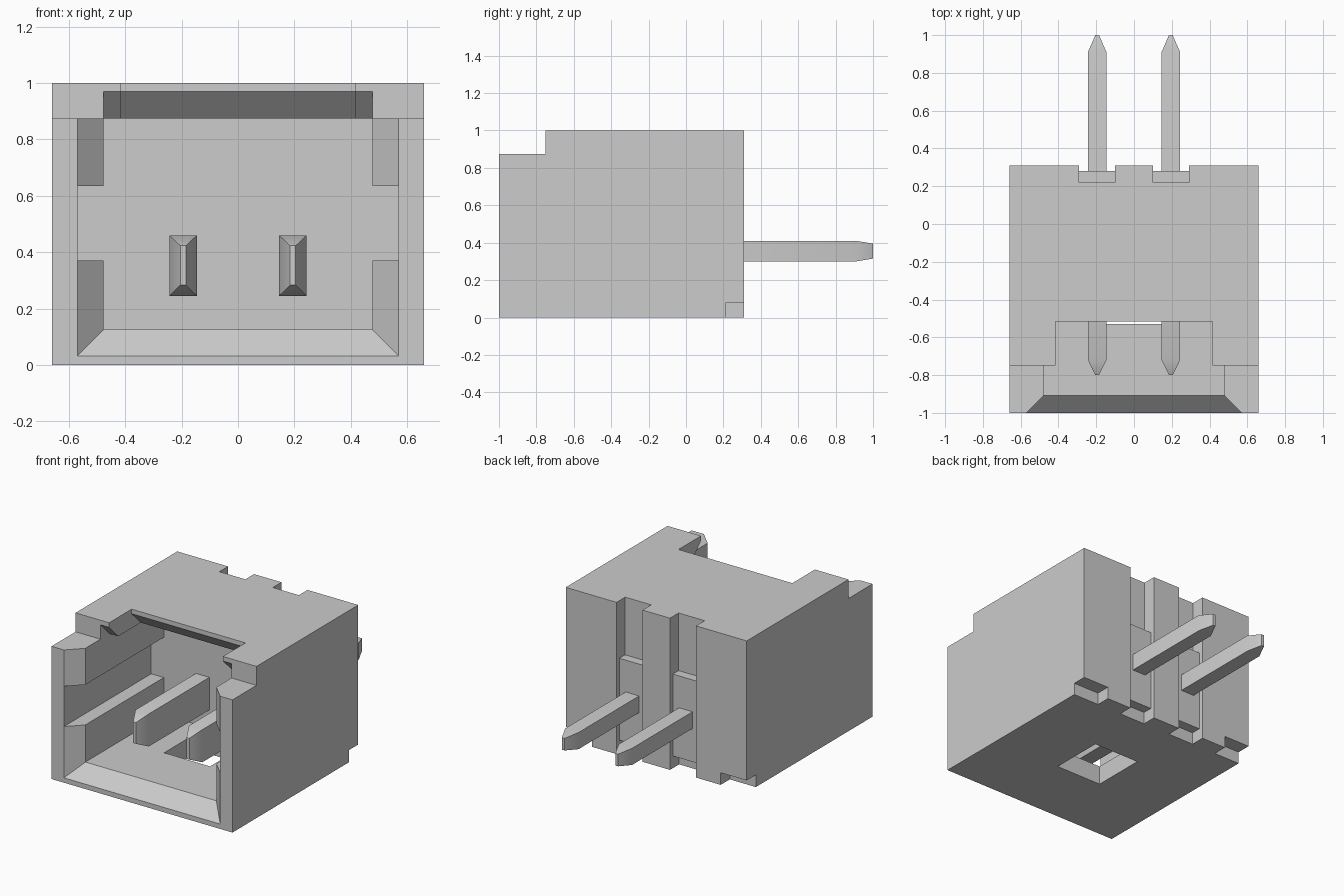
import bpy, bmesh, math

cube = bpy.data.objects.get("Cube")
if cube:
    bpy.data.objects.remove(cube, do_unlink=True)

# One flat grey for everything
grey = bpy.data.materials.new("light_grey")
grey.use_nodes = True
COLOUR = (0.604, 0.604, 0.604, 1.0)
grey.diffuse_color = COLOUR
grey.node_tree.nodes["Principled BSDF"].inputs["Base Color"].default_value = COLOUR


def loft(name, rings):
    """Closed solid through a list of rings with equal point counts."""
    bm = bmesh.new()
    loops = [[bm.verts.new(p) for p in ring] for ring in rings]
    n = len(loops[0])
    for a, b in zip(loops, loops[1:]):
        for i in range(n):
            j = (i + 1) % n
            bm.faces.new((a[i], a[j], b[j], b[i]))
    bm.faces.new(loops[0])
    bm.faces.new(loops[-1])
    bmesh.ops.recalc_face_normals(bm, faces=bm.faces)
    mesh = bpy.data.meshes.new(name)
    bm.to_mesh(mesh)
    bm.free()
    mesh.materials.append(grey)
    obj = bpy.data.objects.new(name, mesh)
    bpy.context.collection.objects.link(obj)
    return obj


def extrude_x(name, profile, x0, x1):
    """Extrude a (y, z) profile along x."""
    return loft(name, [[(x, y, z) for y, z in profile] for x in (x0, x1)])


def box(name, x0, x1, y0, y1, z0, z1):
    return extrude_x(name, [(y0, z0), (y1, z0), (y1, z1), (y0, z1)], x0, x1)


def rect_ring(y, x0, x1, z0, z1):
    return [(x0, y, z0), (x1, y, z0), (x1, y, z1), (x0, y, z1)]


def select_only(obj):
    bpy.ops.object.select_all(action='DESELECT')
    obj.select_set(True)
    bpy.context.view_layer.objects.active = obj


def carve(target, cutter):
    """Subtract the cutter, then discard it."""
    cutter.hide_render = True
    mod = target.modifiers.new("carve", 'BOOLEAN')
    mod.operation = 'DIFFERENCE'
    mod.solver = 'EXACT'
    mod.object = cutter
    select_only(target)
    bpy.ops.object.modifier_apply(modifier=mod.name)
    bpy.data.objects.remove(cutter, do_unlink=True)


# Housing block with the lowered front lip
housing = extrude_x("housing", [(-1, 0), (0.31, 0), (0.31, 1), (-0.75, 1),
                                (-0.75, 0.875), (-1, 0.875)], -0.66, 0.66)

# Main cavity with bevelled ceiling edge
carve(housing, extrude_x("cavity_cutter", [
    (-1.1, 0.125), (-0.09, 0.125), (-0.09, 0.875), (-0.655, 0.875),
    (-0.80, 1.02), (-1.1, 1.02)], -0.478, 0.478))

# Flared mouth
carve(housing, loft("mouth_cutter", [
    rect_ring(-1.02, -0.59, 0.59, 0.012, 0.95),
    rect_ring(-0.905, -0.475, 0.475, 0.127, 0.95)]))

# Key slots along both side walls
carve(housing, box("slot_cutter", -0.57, 0.57, -1.1, -0.09, 0.37, 0.635))

# Notch in the roof, with its own bevel underneath
carve(housing, extrude_x("notch_cutter", [
    (-0.9, 0.8), (-0.42, 0.8), (-0.42, 0.875), (-0.515, 0.97),
    (-0.515, 1.1), (-0.9, 1.1)], -0.415, 0.415))

# Window through the floor
carve(housing, box("window_cutter", -0.168, 0.168, -0.53, -0.17, -0.1, 0.2))

# Back channels (deeper above and at the foot) and foot cuts at the corners
for s in (-1, 1):
    xa, xb = sorted((s * 0.10, s * 0.29))
    carve(housing, extrude_x("channel_cutter", [
        (0.4, -0.1), (0.4, 1.1), (0.22, 1.1), (0.22, 0.62), (0.28, 0.62),
        (0.28, 0.08), (0.215, 0.08), (0.215, -0.1)], xa, xb))
    xa, xb = sorted((s * 0.47, s * 0.8))
    carve(housing, box("corner_cutter", xa, xb, 0.215, 0.4, -0.1, 0.08))

# Contact pins: tall blade inside, slimmer tail behind (y, half width, z0, z1)
SECTIONS = [(-0.80, 0.010, 0.283, 0.423), (-0.72, 0.049, 0.245, 0.46),
            (0.08, 0.049, 0.245, 0.46), (0.10, 0.049, 0.30, 0.41),
            (0.91, 0.049, 0.30, 0.41), (1.0, 0.010, 0.315, 0.395)]
for name, cx in (("right_pin", -0.195), ("left_pin", 0.195)):
    pin = loft(name, [rect_ring(y, cx - h, cx + h, z0, z1)
                      for y, h, z0, z1 in SECTIONS])
    select_only(pin)
    bpy.ops.object.shade_smooth_by_angle(angle=math.radians(30))
